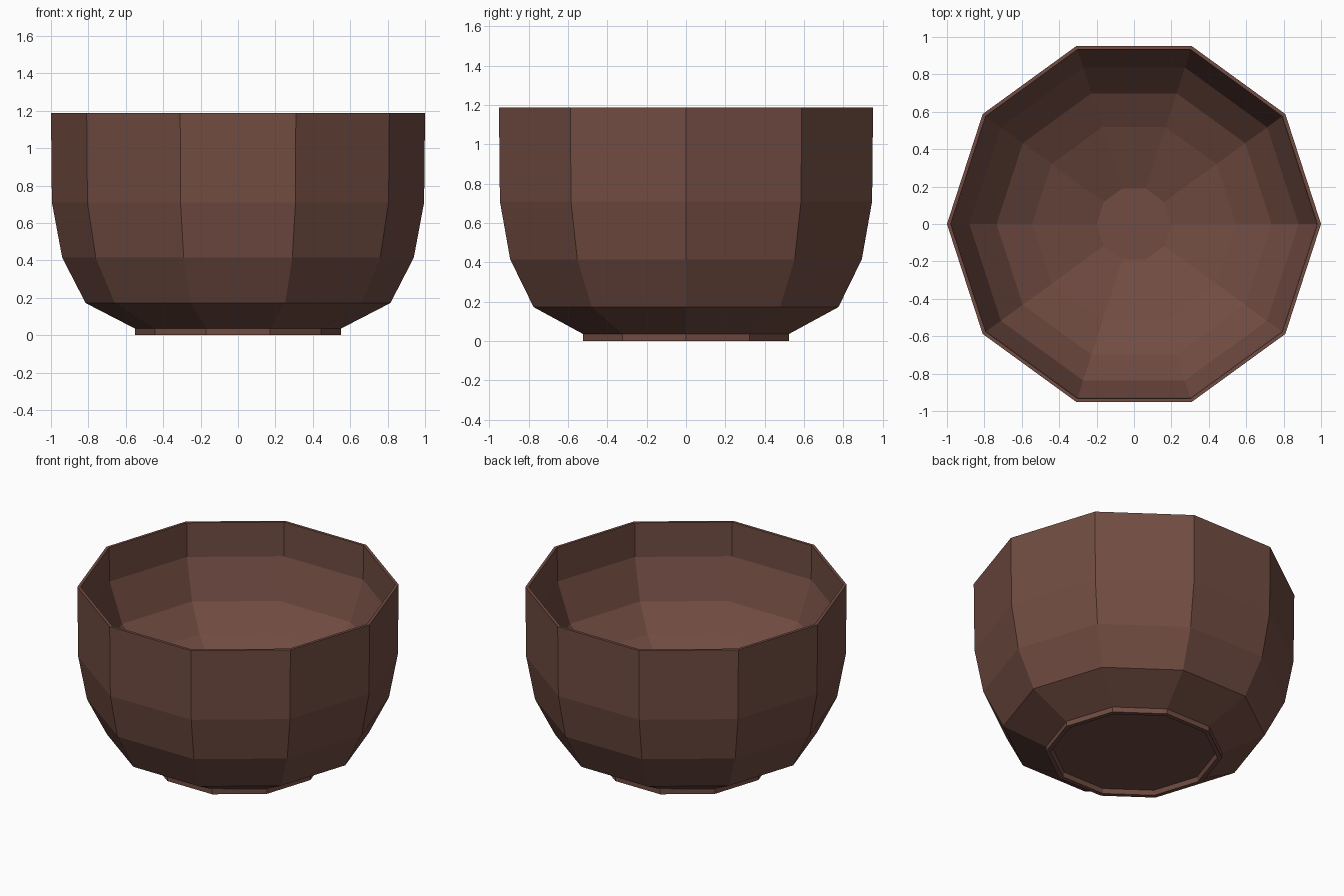
import bpy, bmesh, math

if "Cube" in bpy.data.objects:
    bpy.data.objects.remove(bpy.data.objects["Cube"])

SIDES = 10

# Closed profile (radius, height): underside, foot, outer wall, rim, inner wall, floor
PROFILE = [
    (0.51, 0.03), (0.52, 0.0), (0.55, 0.0), (0.55, 0.035),
    (0.815, 0.172), (0.94, 0.415), (0.995, 0.71), (1.0, 1.187),
    (0.98, 1.187), (0.975, 0.955), (0.88, 0.69), (0.735, 0.53),
    (0.545, 0.43), (0.20, 0.31),
]

# Faceted bowl, spun from the profile
bm = bmesh.new()
rings = []
for r, z in PROFILE:
    rings.append([bm.verts.new((r * math.cos(2 * math.pi * i / SIDES),
                                r * math.sin(2 * math.pi * i / SIDES), z))
                  for i in range(SIDES)])
for a, b in zip(rings, rings[1:]):
    for i in range(SIDES):
        j = (i + 1) % SIDES
        bm.faces.new((a[i], a[j], b[j], b[i]))
bm.faces.new(rings[0][::-1])   # recessed underside
bm.faces.new(rings[-1])        # flat floor inside
bmesh.ops.recalc_face_normals(bm, faces=bm.faces)

mesh = bpy.data.meshes.new("bowl")
bm.to_mesh(mesh)
bm.free()
bowl = bpy.data.objects.new("bowl", mesh)
bpy.context.collection.objects.link(bowl)

# Brown glaze
mat = bpy.data.materials.new("brown_glaze")
mat.diffuse_color = (0.165, 0.072, 0.054, 1)
mat.use_nodes = True
mat.node_tree.nodes["Principled BSDF"].inputs["Base Color"].default_value = mat.diffuse_color
mesh.materials.append(mat)
